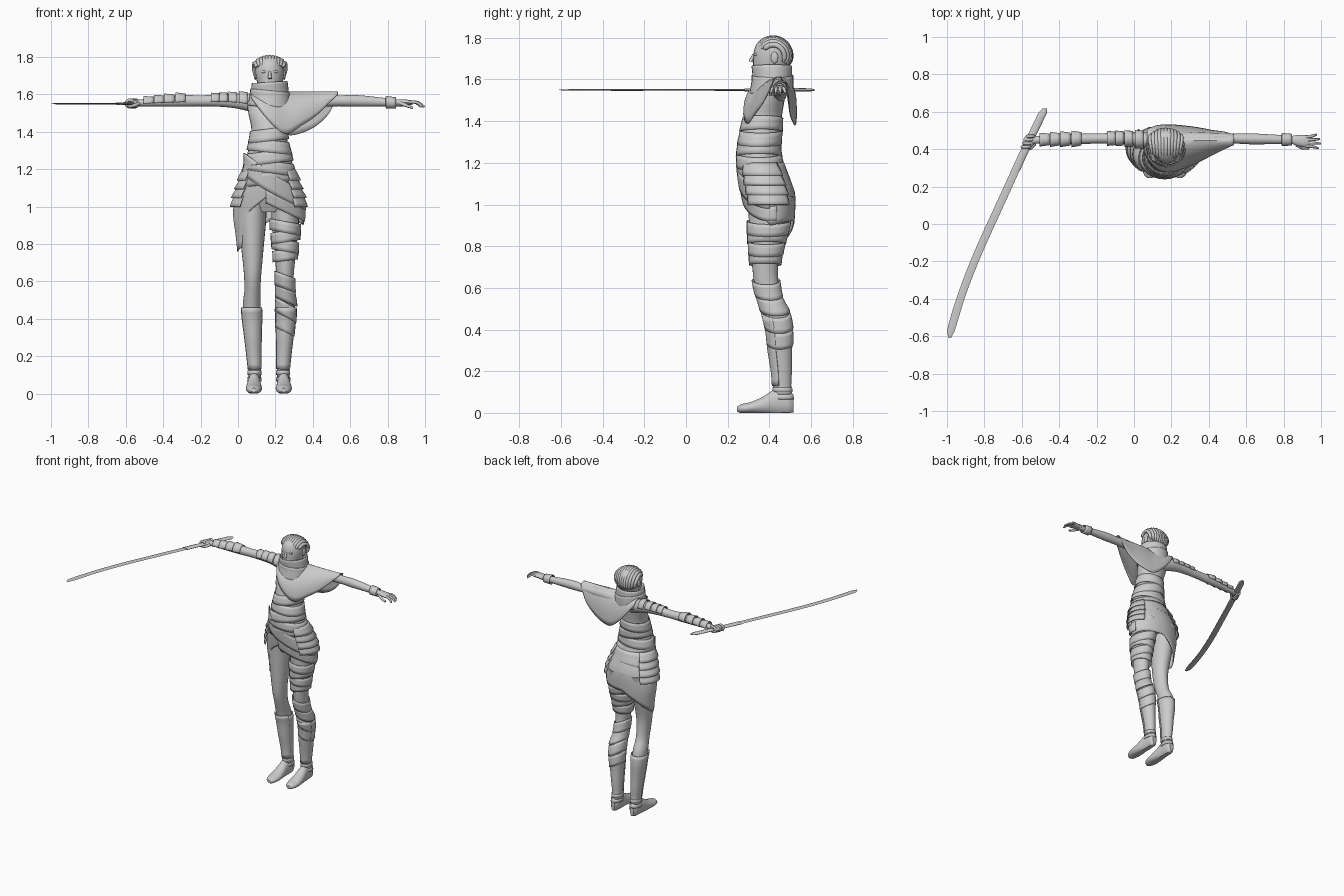
import bpy, bmesh, math

if "Cube" in bpy.data.objects:
    bpy.data.objects.remove(bpy.data.objects["Cube"])

CX = 0.165  # body centre line


def sample(rows, t):
    """Smoothly interpolate rows (s, a, b, ra, rb) at position t."""
    t = min(max(t, rows[0][0]), rows[-1][0])
    i = 0
    while i < len(rows) - 2 and t > rows[i + 1][0]:
        i += 1
    p, q = rows[i], rows[i + 1]
    o, r = rows[max(i - 1, 0)], rows[min(i + 2, len(rows) - 1)]
    h = q[0] - p[0]
    u = (t - p[0]) / h
    out = []
    for k in range(1, len(p)):
        m0 = (q[k] - o[k]) / (q[0] - o[0]) * h
        m1 = (r[k] - p[k]) / (r[0] - p[0]) * h
        out.append((2*u**3 - 3*u*u + 1)*p[k] + (u**3 - 2*u*u + u)*m0
                   + (3*u*u - 2*u**3)*q[k] + (u**3 - u*u)*m1)
    return out


def make(name, verts, faces, thick=0):
    me = bpy.data.meshes.new(name)
    me.from_pydata(verts, [], faces)
    bm = bmesh.new()
    bm.from_mesh(me)
    bmesh.ops.recalc_face_normals(bm, faces=bm.faces)
    bm.to_mesh(me)
    bm.free()
    ob = bpy.data.objects.new(name, me)
    bpy.context.collection.objects.link(ob)
    if thick:
        mod = ob.modifiers.new("thickness", 'SOLIDIFY')
        mod.thickness = thick
        mod.offset = 0
    return ob


upright = lambda a, b, s: (a, b, s)
along_x = lambda a, b, s: (s, a, b)
along_x_mirror = lambda a, b, s: (2*CX - s, a, b)
along_y = lambda a, b, s: (a, s, max(b, 0))


def shell(name, rows, s0, s1, a0=0, a1=360, grow=0, flare=0, tilt=0,
          place=upright, n=6, seg=28, cap=False, thick=0):
    """Surface following a body profile; s1 may be a function of the angle."""
    closed = a1 - a0 == 360
    cols = seg if closed else seg + 1
    verts, faces = [], []
    for i in range(n + 1):
        for j in range(cols):
            deg = a0 + (a1 - a0)*j/seg
            ang = math.radians(deg)
            end = s1(deg) if callable(s1) else s1
            t = s0 + (end - s0)*i/n + tilt*math.cos(ang)
            a, b, ra, rb = sample(rows, t)
            g = grow + flare*i/n
            verts.append(place(a + (ra + g)*math.cos(ang), b + (rb + g)*math.sin(ang), t))
    for i in range(n):
        for j in range(seg):
            k = (j + 1) % cols
            faces.append((i*cols + j, i*cols + k, (i+1)*cols + k, (i+1)*cols + j))
    if cap:
        faces += [tuple(range(cols)), tuple(range(n*cols, (n+1)*cols))]
    return make(name, verts, faces, thick)


def loft(name, rows, place=upright, n=30, seg=24):
    return shell(name, rows, rows[0][0], rows[-1][0], place=place, n=n, seg=seg, cap=True)


def tube(name, pts, radii, depth):
    cu = bpy.data.curves.new(name, 'CURVE')
    cu.dimensions = '3D'
    cu.bevel_depth, cu.bevel_resolution, cu.resolution_u = depth, 2, 5
    cu.use_fill_caps = True
    sp = cu.splines.new('BEZIER')
    sp.bezier_points.add(len(pts) - 1)
    for bp, p, r in zip(sp.bezier_points, pts, radii):
        bp.co, bp.radius = p, r
        bp.handle_left_type = bp.handle_right_type = 'AUTO'
    bpy.context.collection.objects.link(bpy.data.objects.new(name, cu))


def ball(name, loc, scale):
    bpy.ops.mesh.primitive_uv_sphere_add(segments=16, ring_count=10, radius=1, location=loc)
    bpy.context.object.name = name
    bpy.context.object.scale = scale


# torso with slanted cloth wraps
TORSO = [(.97, CX, .41, .12, .09), (1.05, CX, .405, .155, .12), (1.15, CX, .365, .14, .112),
         (1.25, CX, .35, .122, .1), (1.35, CX, .36, .1, .095), (1.42, CX, .37, .094, .09),
         (1.5, CX, .39, .11, .083), (1.57, CX, .42, .11, .068), (1.62, CX, .425, .05, .05)]
loft("torso", TORSO)
for i, (z, tl) in enumerate([(1.12, .02), (1.18, -.02), (1.23, .015), (1.29, -.012), (1.35, .012)]):
    shell(f"torso_wrap_{i}", TORSO, z, z + .065, grow=.008, flare=-.003, tilt=tl, n=3, thick=.005)

# hip skirt with an uneven hem, open at the front
SKIRT = [(.75, CX, .40, .165, .09), (.85, CX, .405, .175, .105), (.95, CX, .405, .188, .115),
         (1.05, CX, .395, .18, .125), (1.12, CX, .378, .155, .12), (1.22, CX, .355, .13, .105)]
HEM = [(-90, 1.06), (-50, 1.0), (0, .9), (45, .92), (90, .92), (140, .82), (180, .76),
       (210, .78), (235, .97), (270, 1.06)]


def hem(deg):
    for (d0, z0), (d1, z1) in zip(HEM, HEM[1:]):
        if deg <= d1:
            return z0 + (z1 - z0)*(deg - d0)/(d1 - d0)
    return HEM[-1][1]


shell("hip_skirt", SKIRT, 1.2, hem, -90, 270, n=12, seg=60, thick=.006)
shell("hip_sash", SKIRT, 1.19, 1.08, -165, 0, grow=.008, tilt=-.1, n=5, thick=.005)
shell("hip_sash_lower", SKIRT, 1.08, 1.01, -95, 15, grow=.005, tilt=-.09, n=4, thick=.005)
for side, mid in (("right", 180), ("left", 0)):
    for i in range(4):
        z = 1.2 - .047*i
        shell(f"{side}_hip_plate_{i}", SKIRT, z, z - .06, mid - 48, mid + 42, grow=.004,
              flare=.016, n=3, seg=14, thick=.006)

# legs, boots and feet
LEG = [(.05, .078, .47, .028, .042), (.12, .076, .462, .027, .037), (.2, .08, .46, .031, .041),
       (.3, .085, .452, .038, .049), (.4, .09, .447, .046, .056), (.48, .092, .43, .047, .06),
       (.55, .088, .402, .043, .054), (.62, .087, .386, .045, .058), (.7, .087, .38, .052, .062),
       (.8, .088, .386, .062, .076), (.92, .088, .398, .073, .096), (1.04, .083, .405, .072, .11)]
FOOT = [(.245, .08, .018, .012, .012), (.26, .08, .02, .03, .02), (.31, .08, .025, .043, .027),
        (.37, .08, .036, .04, .042), (.42, .079, .05, .034, .06), (.47, .078, .055, .032, .062),
        (.5, .078, .05, .028, .056), (.515, .078, .045, .015, .042)]
for side, sg in (("right", -1), ("left", 1)):
    up = lambda a, b, s, g=sg: (CX + g*a, b, s)
    fwd = lambda a, b, s, g=sg: (CX + g*a, s, max(b, 0))
    loft(f"{side}_leg", LEG, up, n=40)
    loft(f"{side}_foot", FOOT, fwd, n=20)
    shell(f"{side}_boot_shaft", LEG, .08, .45, grow=.004, flare=.004, place=up, n=14, thick=.004)
    shell(f"{side}_shin_guard", LEG, .13, .46, 200, 340, grow=.01, place=up, n=12, seg=14, thick=.005)
    for i, z in enumerate((.065, .1)):
        shell(f"{side}_ankle_strap_{i}", LEG, z, z + .022, grow=.008, place=up, n=2, thick=.005)
lup = lambda a, b, s: (CX + a, b, s)
for i, (z, tl) in enumerate([(.71, .008), (.76, -.012), (.81, .012), (.86, -.015)]):
    shell(f"left_thigh_wrap_{i}", LEG, z, z + .06, grow=.013, flare=-.004, tilt=tl,
          place=lup, n=3, thick=.005)
for i, (z, tl) in enumerate([(.33, -.025), (.41, -.03), (.49, -.025), (.56, -.02)]):
    shell(f"left_shin_wrap_{i}", LEG, z, z + .075, grow=.011, flare=-.003, tilt=tl,
          place=lup, n=4, thick=.005)

# arms (one profile, mirrored)
ARM = [(-.56, .445, 1.552, .022, .016), (-.52, .45, 1.554, .02, .018), (-.45, .452, 1.558, .024, .023),
       (-.3, .455, 1.565, .029, .031), (-.2, .457, 1.565, .027, .029), (-.05, .457, 1.566, .032, .036),
       (.05, .45, 1.558, .042, .047), (.14, .435, 1.54, .05, .06)]
loft("right_arm", ARM, along_x)
loft("left_arm", ARM, along_x_mirror)
shell("left_wrist_cuff", ARM, -.515, -.46, grow=.009, place=along_x_mirror, n=3, thick=.005)
for i, x in enumerate((-.45, -.395, -.34, -.28)):
    shell(f"forearm_plate_{i}", ARM, x, x - .055, -10, 190, grow=.004, flare=.01,
          place=along_x, n=3, seg=14, thick=.005)
for i, x in enumerate((.05, -.005, -.055, -.1)):
    shell(f"shoulder_plate_{i}", ARM, x, x - .045, 0, 190, grow=.004, flare=.006,
          place=along_x, n=3, seg=14, thick=.005)

# open left hand
PALM = [(.84, .45, 1.556, .02, .016), (.88, .446, 1.557, .03, .016), (.92, .442, 1.556, .032, .013),
        (.935, .442, 1.555, .028, .009)]
loft("left_palm", PALM, along_x, n=10, seg=16)
for i, (y, l) in enumerate([(.417, .06), (.434, .072), (.45, .068), (.466, .05)]):
    d = .008*(1.5 - i)
    tube(f"left_finger_{i}", [(.915, y, 1.557), (.925 + l*.5, y - d*.3, 1.556),
                              (.925 + l, y - d, 1.533)], (1, .95, .65), .0085)
tube("left_thumb", [(.87, .425, 1.552), (.9, .408, 1.54), (.935, .405, 1.527)], (1.2, 1, .7), .009)

# right fist closed round the grip
ball("right_fist", (-.562, .443, 1.553), (.03, .035, .018))
for i in range(4):
    y = .412 + .019*i
    x = -.572 + .0085*i
    pts = [(x + .022*math.cos(a) - .004, y, 1.551 + .019*math.sin(a))
           for a in (.6, 1.6, 2.6, 3.6, 4.6, 5.4)]
    tube(f"right_finger_{i}", pts, (1, 1, 1, 1, .9, .7), .0085)
tube("right_thumb", [(-.53, .43, 1.55), (-.555, .405, 1.54), (-.59, .4, 1.535)], (1.1, 1, .7), .009)

# curved sword
BLADE = [(-.61, -.985, 1.55, .006, .001), (-.58, -.982, 1.55, .02, .003), (-.37, -.918, 1.55, .022, .004),
         (-.16, -.836, 1.55, .023, .004), (.13, -.705, 1.55, .023, .004), (.36, -.6, 1.55, .022, .005)]
GRIP = [(.28, -.636, 1.55, .024, .007), (.417, -.573, 1.55, .023, .008), (.58, -.495, 1.55, .023, .008),
        (.605, -.483, 1.55, .022, .007), (.617, -.478, 1.55, .012, .004)]
loft("sword_blade", BLADE, along_y, n=28, seg=4)
loft("sword_grip", GRIP, along_y, n=14, seg=12)

# head, face and neck cowl
HEAD = [(1.6, .17, .425, .045, .055), (1.635, .17, .405, .058, .078), (1.68, .17, .41, .072, .088),
        (1.73, .17, .415, .077, .09), (1.77, .17, .418, .068, .079), (1.795, .17, .42, .042, .05),
        (1.803, .17, .42, .01, .012)]
loft("head", HEAD)
tube("nose", [(.17, .33, 1.725), (.17, .316, 1.7), (.17, .312, 1.685)], (.6, .9, 1.1), .01)
for sg in (-1, 1):
    ball("ear", (.17 + .077*sg, .425, 1.705), (.009, .018, .028))
    ball("eye", (.17 + .03*sg, .336, 1.72), (.014, .01, .008))
COWL = [(1.5, CX, .405, .118, .1), (1.56, .168, .412, .108, .098), (1.6, .17, .415, .102, .095),
        (1.66, .17, .412, .096, .097), (1.69, .17, .41, .088, .096)]
shell("neck_cowl_lower", COWL, 1.53, 1.62, grow=.002, tilt=-.01, n=6, thick=.006)
shell("neck_cowl_upper", COWL, 1.58, 1.665, grow=-.003, tilt=.006, n=6, thick=.006)

# swept-back hair locks
for i in range(-5, 6):
    off = i*.0155
    k = math.sqrt(1 - (off/.1)**2)
    pts = []
    for deg in (158 - 3*abs(i), 130, 95, 60, 25, -8, -28):
        a = math.radians(deg)
        pts.append((.17 + off*(1 + .08*math.sin(a*2)), .418 + .086*k*math.cos(a), 1.71 + .089*k*math.sin(a)))
    tube(f"hair_lock_{i + 5}", pts, (.5, 1, 1, 1, 1, .9, .4), .0125)

# one-shoulder cape draped over the left arm: (x, front drop, back drop, front reach, back reach)
CAPE = [(.07, .03, .03, .09, .06), (.12, .1, .1, .15, .08), (.19, .18, .18, .168, .085),
        (.26, .225, .23, .15, .08), (.34, .18, .22, .115, .07), (.42, .125, .18, .075, .055),
        (.49, .055, .11, .04, .045), (.535, .012, .012, .02, .03)]
NU, NV = 24, 20
cape_verts = []
for i in range(NU + 1):
    x = .07 + .465*i/NU
    fd, bd, fr, br = sample(CAPE, x)
    for j in range(NV + 1):
        v = 2*j/NV - 1
        drop, reach = (fd, fr) if v < 0 else (bd, br)
        cape_verts.append((x, .445 + reach*math.sin(v*math.pi/2), 1.613 - drop*abs(v)**1.6))
cape_faces = [(i*(NV+1) + j, (i+1)*(NV+1) + j, (i+1)*(NV+1) + j + 1, i*(NV+1) + j + 1)
              for i in range(NU) for j in range(NV)]
make("shoulder_cape", cape_verts, cape_faces, .005)

# smooth shading with sharp edges kept
bpy.ops.object.select_all(action='DESELECT')
for ob in bpy.data.objects:
    if ob.type == 'MESH':
        ob.select_set(True)
        bpy.context.view_layer.objects.active = ob
bpy.ops.object.shade_smooth_by_angle(angle=math.radians(40))
